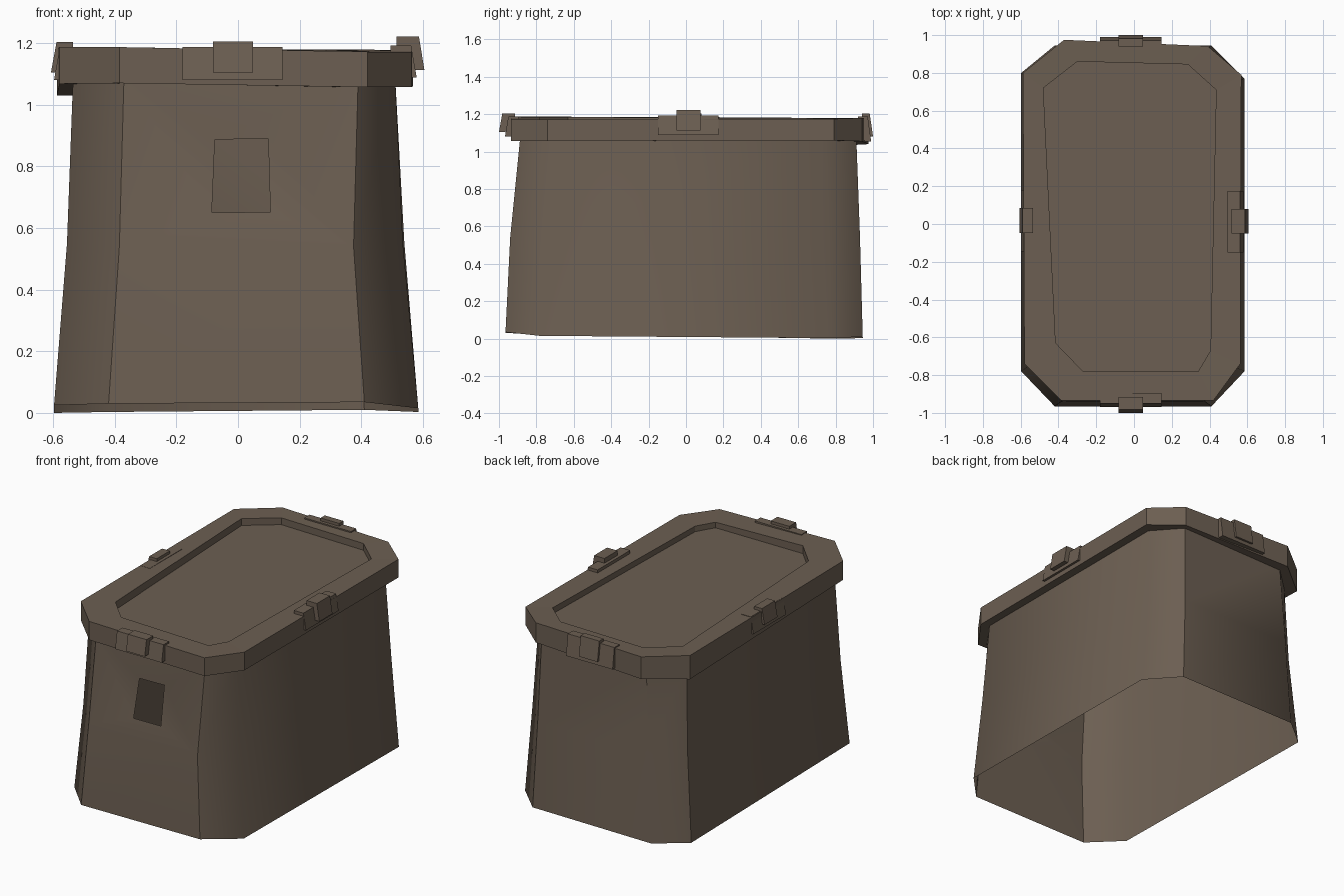
import bpy, bmesh, math

if "Cube" in bpy.data.objects:
    bpy.data.objects.remove(bpy.data.objects["Cube"])

mat = bpy.data.materials.new("worn brown")
mat.diffuse_color = (0.150, 0.114, 0.084, 1)
mat.use_nodes = True
mat.node_tree.nodes["Principled BSDF"].inputs["Base Color"].default_value = mat.diffuse_color


def make(name, verts, faces, smooth=None):
    me = bpy.data.meshes.new(name)
    me.from_pydata(verts, [], faces)
    bm = bmesh.new()
    bm.from_mesh(me)
    bmesh.ops.recalc_face_normals(bm, faces=bm.faces)
    bm.to_mesh(me)
    bm.free()
    me.materials.append(mat)
    ob = bpy.data.objects.new(name, me)
    bpy.context.collection.objects.link(ob)
    if smooth:
        bpy.ops.object.select_all(action='DESELECT')
        ob.select_set(True)
        bpy.context.view_layer.objects.active = ob
        bpy.ops.object.shade_smooth_by_angle(angle=math.radians(smooth))
    return ob


def bridge(a, b, n=8):
    return [(a + i, a + (i + 1) % n, b + (i + 1) % n, b + i) for i in range(n)]


# tapered open-bottomed body: three uneven octagon rings
bottom = [(-.42, -.965, .03), (.41, -.965, .035), (.585, -.78, .015), (.585, .77, .003),
          (.41, .945, .01), (-.42, .945, .003), (-.597, .80, .0), (-.597, -.78, .025)]
middle = [(-.385, -.94, .54), (.375, -.94, .54), (.535, -.76, .55), (.54, .76, .55),
          (.385, .93, .55), (-.39, .93, .55), (-.55, .77, .55), (-.555, -.75, .55)]
top = [(-.37, -.885, 1.09), (.39, -.885, 1.09), (.51, -.72, 1.09), (.51, .74, 1.09),
       (.37, .91, 1.09), (-.36, .91, 1.09), (-.53, .75, 1.09), (-.535, -.72, 1.09)]
# square opening in the upper front panel, its top edge pushed inward
hole = [(-.085, -.92, .65), (.105, -.92, .652), (.098, -.875, .89), (-.075, -.875, .887)]
faces = bridge(0, 8) + bridge(8, 16)[1:]
frame = [8, 9, 17, 16]
faces += [(frame[i], frame[(i + 1) % 4], 24 + (i + 1) % 4, 24 + i) for i in range(4)]
make("body", bottom + middle + top + hole, faces, 44)

# rim with underside lip and sunken lid panel
outer = [(-.385, -.935, 1.187), (.42, -.935, 1.172), (.563, -.74, 1.172), (.568, .79, 1.175),
         (.39, .942, 1.18), (-.37, .975, 1.18), (-.588, .80, 1.18), (-.58, -.74, 1.187)]
low_z = [1.07, 1.057, 1.057, 1.06, 1.055, 1.04, 1.03, 1.068]
lower = [(x, y, z) for (x, y, _), z in zip(outer, low_z)]
lip = [(x * .97, y * .985, z) for (x, y, _), z in zip(top, low_z)]
inner = [(-.27, -.78), (.34, -.78), (.405, -.67), (.435, .71),
         (.285, .845), (-.30, .86), (-.48, .72), (-.415, -.63)]
edge = [(x, y, o[2] - .002) for (x, y), o in zip(inner, outer)]
floor = [(x, y, 1.135) for x, y in inner]
make("rim_and_lid", lip + lower + outer + edge + floor,
     bridge(0, 8) + bridge(8, 16) + bridge(16, 24) + bridge(24, 32) + [tuple(range(32, 40))])


# clip blocks: slanted profile (outward distance, height) swept along the rim
def block(name, place, r0, r1, z0, z1, t0, t1):
    prof = [(r0, z1 - .045), (r0, z1), (r1 - .018, z1), (r1, z0), (r1 - .035, z0)]
    v = [place(r, t) + (z,) for t in (t0, t1) for r, z in prof]
    make(name, v, bridge(0, 5, 5) + [(4, 3, 2, 1, 0), (5, 6, 7, 8, 9)])


sides = {"front": (lambda r, t: (t, -r), .895, .968, 1.08, 1.187, -.18, .145),
         "back": (lambda r, t: (t, r), .92, .99, 1.055, 1.187, -.18, .145),
         "right": (lambda r, t: (r, t), .495, .58, 1.088, 1.192, -.15, .175),
         "left": (lambda r, t: (-r, t), .515, .597, 1.08, 1.185, -.145, .18)}
for side, (place, r0, r1, z0, z1, t0, t1) in sides.items():
    block(side + "_clip_plate", place, r0, r1, z0, z1, t0, t1)
    mid = (t0 + t1) / 2
    k = .03 if side == "right" else .018
    r2 = {"front": 1.0, "back": 1.0, "right": .605, "left": .607}[side]
    block(side + "_clip_knob", place, r0 + .02, r2, z0 + .025, z1 + k, mid - .064, mid + .066)
